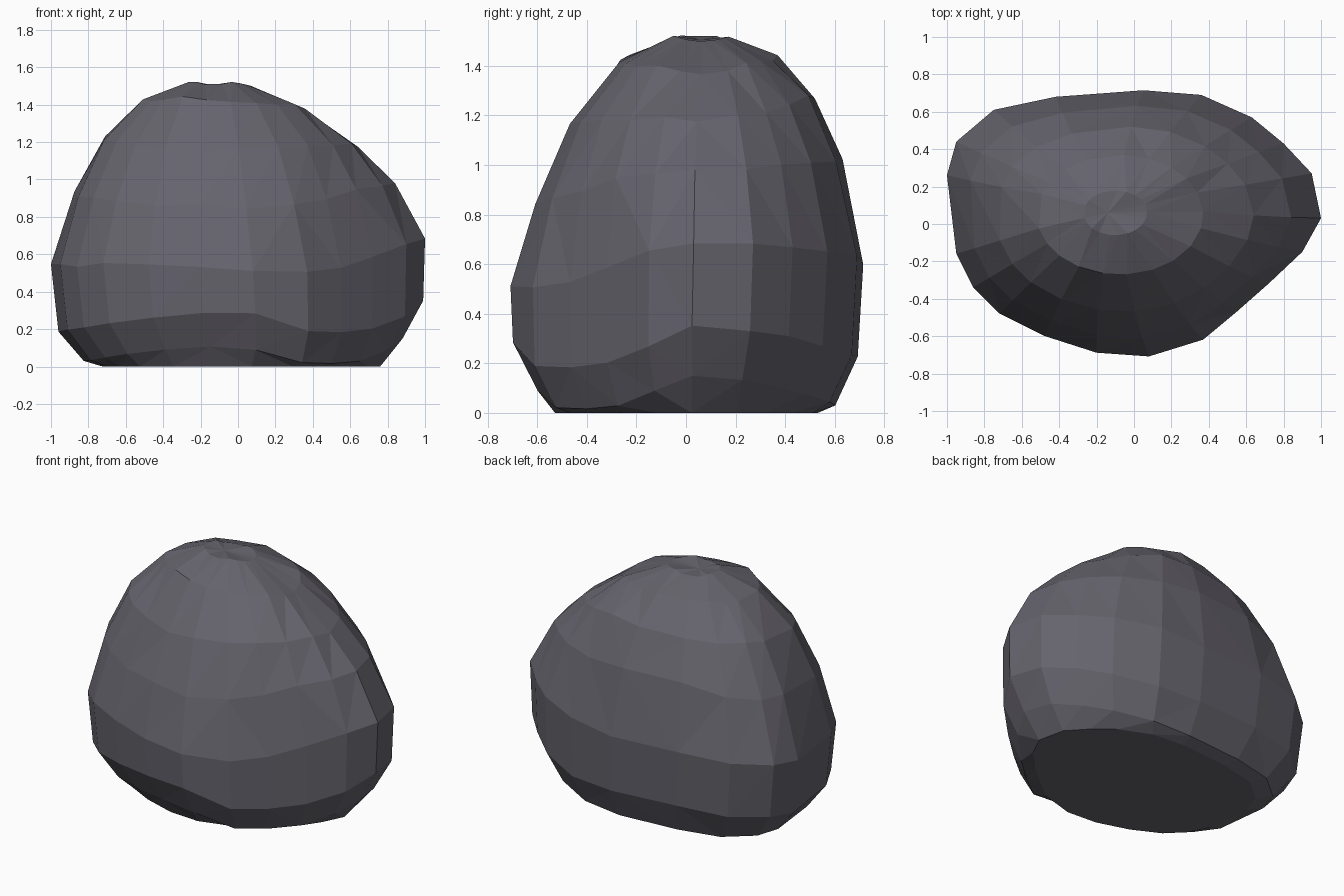
import bpy, bmesh, math, random

if "Cube" in bpy.data.objects:
    bpy.data.objects.remove(bpy.data.objects["Cube"])

random.seed(4)

# Plan outline of the boulder at its widest
outline = [(1, .03), (.95, .27), (.8, .43), (.63, .57), (.36, .69), (.05, .715),
           (-.42, .68), (-.75, .61), (-.95, .44), (-1, .26), (-.95, -.16),
           (-.86, -.34), (-.72, -.48), (-.48, -.60), (-.2, -.69), (.08, -.71),
           (.37, -.62), (.55, -.47), (.72, -.32), (.9, -.15)]

# Tilted rings: left, right, front, back extents; heights there;
# roundness; depth of the dip towards the front right
rings = [
    ((-.73, .76, -.53, .53), (0, 0, 0, 0), .15, 0),
    ((-.83, .88, -.60, .60), (.03, .15, .11, .03), .1, .11),
    ((-.96, .99, -.70, .69), (.19, .36, .30, .23), 0, .15),
    ((-1.0, 1.0, -.71, .712), (.55, .69, .53, .61), 0, .07),
    ((-.89, .84, -.61, .63), (.92, .98, .85, 1.03), .3, 0),
    ((-.74, .64, -.47, .52), (1.22, 1.18, 1.16, 1.28), .7, 0),
    ((-.52, .37, -.27, .37), (1.43, 1.38, 1.43, 1.43), 1, 0),
    ((-.27, .07, -.06, .18), (1.52, 1.50, 1.525, 1.52), 1, 0),
]

bm = bmesh.new()
loops = []
for k, ((xl, xr, yf, yb), (zl, zr, zf, zb), rnd, dip) in enumerate(rings):
    loop = []
    for ox, oy in outline:
        u, v = ox, oy / .712
        r = math.hypot(u, v)
        cu, cv = u / r, v / r
        u, v = u + (cu - u) * rnd, v + (cv - v) * rnd
        x = (xl + xr) / 2 + u * (xr - xl) / 2
        y = (yf + yb) / 2 + v * (yb - yf) / 2
        zx = zr if cu > 0 else zl
        zy = zb if cv > 0 else zf
        z = zx * cu * cu + zy * cv * cv
        # low dip along the front right
        if cu > 0 and cv < 0:
            z -= dip * min(1, -2.4 * cu * cv)
        # small notches in the crown rim
        if k == 7 and -.22 < x < -.08:
            z -= .015
        if 1 < k < 7:
            z += random.uniform(-.015, .015)
        loop.append(bm.verts.new((x, y, z)))
    loops.append(loop)

# Side facets, split into triangles
n = len(outline)
sides = []
for a, b in zip(loops, loops[1:]):
    for i in range(n):
        j = (i + 1) % n
        sides.append(bm.faces.new((a[i], a[j], b[j], b[i])))
bmesh.ops.triangulate(bm, faces=sides, quad_method='SHORT_EDGE')

# Flat underside and slightly sunken crown
bm.faces.new(list(reversed(loops[0])))
crown = bm.verts.new((-.14, .06, 1.505))
for i in range(n):
    bm.faces.new((loops[-1][i], loops[-1][(i + 1) % n], crown))
bmesh.ops.recalc_face_normals(bm, faces=bm.faces)

mesh = bpy.data.meshes.new("boulder")
bm.to_mesh(mesh)
bm.free()
boulder = bpy.data.objects.new("boulder", mesh)
bpy.context.collection.objects.link(boulder)

# Dark stone colour
stone = bpy.data.materials.new("dark_stone")
stone.diffuse_color = (.13, .125, .15, 1)
stone.use_nodes = True
stone.node_tree.nodes["Principled BSDF"].inputs["Base Color"].default_value = stone.diffuse_color
mesh.materials.append(stone)
